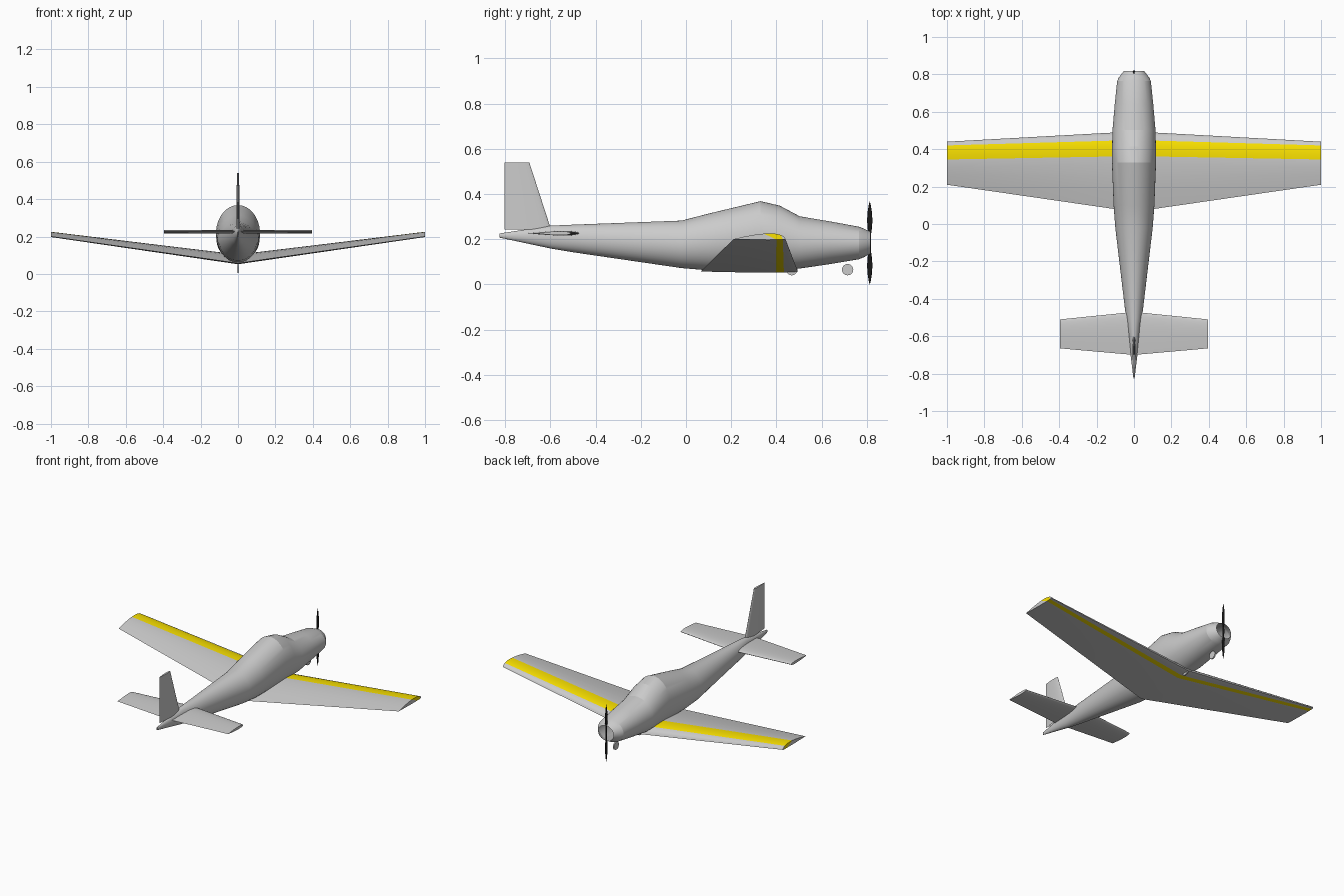
import bpy, bmesh
from math import sin, cos, pi, sqrt
from mathutils import Vector, Matrix

if "Cube" in bpy.data.objects:
    bpy.data.objects.remove(bpy.data.objects["Cube"])


def material(name, color):
    m = bpy.data.materials.new(name)
    m.diffuse_color = (*color, 1)
    m.use_nodes = True
    m.node_tree.nodes["Principled BSDF"].inputs["Base Color"].default_value = m.diffuse_color
    return m


def finish(name, bm, mats=(), angle=0.4):
    bmesh.ops.recalc_face_normals(bm, faces=bm.faces)
    me = bpy.data.meshes.new(name)
    bm.to_mesh(me)
    bm.free()
    for m in mats:
        me.materials.append(m)
    ob = bpy.data.objects.new(name, me)
    bpy.context.collection.objects.link(ob)
    bpy.ops.object.select_all(action='DESELECT')
    ob.select_set(True)
    bpy.context.view_layer.objects.active = ob
    bpy.ops.object.shade_smooth_by_angle(angle=angle)
    return ob


def loft(name, rings, cap_start=True, cap_end=True, mats=(), angle=0.4):
    bm = bmesh.new()
    vs = [[bm.verts.new(p) for p in r] for r in rings]
    n = len(vs[0])
    for a, b in zip(vs, vs[1:]):
        for i in range(n):
            bm.faces.new((a[i], a[(i + 1) % n], b[(i + 1) % n], b[i]))
    if cap_start:
        bm.faces.new(vs[0])
    if cap_end:
        bm.faces.new(vs[-1])
    return finish(name, bm, mats, angle)


def shape(f):
    # half-thickness of an airfoil along its chord, peak 1
    return 10 * (0.2969 * sqrt(f) - 0.126 * f - 0.3516 * f**2 + 0.2843 * f**3 - 0.1036 * f**4)


FR = [0, .015, .05, .1, .17, .24, .31, .4, .55, .75, 1]


def airfoil(name, sections, stripe=None, mats=()):
    # section: leading edge, chord, upper and lower thickness, axis, fractions
    bm = bmesh.new()
    rows = []
    for le, chord, up, low, axis, fu, fl in sections:
        def pts(fr, t):
            return [Vector(le) + Vector((0, -chord * f, 0)) + Vector(axis) * chord * t * shape(f) for f in fr]
        rows.append(([bm.verts.new(p) for p in pts(fu, up)], [bm.verts.new(p) for p in pts(fl, low)]))
    for i in range(len(FR) - 1):
        quads = []
        for a, b in zip(rows, rows[1:]):
            for s in (0, 1):
                quads.append((a[s][i], a[s][i + 1], b[s][i + 1], b[s][i]))
        u, l = rows[-1]
        quads.append((u[i], u[i + 1], l[i + 1], l[i]))
        for q in quads:
            f = bm.faces.new(q)
            if stripe and stripe[0] <= i < stripe[1]:
                f.material_index = 1
    bmesh.ops.remove_doubles(bm, verts=bm.verts, dist=0.00005)
    return finish(name, bm, mats, 0.6)


def mirror(ob):
    m = ob.modifiers.new("mirror", 'MIRROR')
    m.use_axis[0] = True


grey = material("grey", (0.8, 0.8, 0.8))
yellow = material("yellow", (0.95, 0.75, 0.0))
black = material("black", (0.01, 0.01, 0.01))

# fuselage: elliptical rings (y, half width, bottom, top), open at the nose
stations = [(-.826, .003, .207, .225), (-.596, .031, .158, .26), (-.5, .043, .142, .264),
            (-.02, .1, .072, .282), (.1, .109, .062, .313), (.33, .118, .06, .368),
            (.415, .117, .063, .348), (.503, .115, .07, .301), (.64, .103, .09, .278),
            (.765, .09, .111, .255), (.785, .08, .119, .247), (.817, .055, .136, .233)]
rings = []
for y, w, lo, hi in stations:
    rings.append([(w * cos(2 * pi * k / 48), y, (lo + hi) / 2 + (hi - lo) / 2 * sin(2 * pi * k / 48))
                  for k in range(48)])
loft("fuselage", rings, cap_end=False, angle=0.25)

# wings with a yellow stripe behind the leading edge
Z = (0, 0, 1)
root_up = [0, .015, .05, .107, .17, .24, .307, .4, .55, .75, 1]
root_low = [0, .03, .08, .144, .17, .2, .228, .35, .55, .75, 1]
tip_up = [0, .012, .04, .087, .19, .3, .413, .5, .6, .78, 1]
tip_low = [0, .01, .025, .05, .1, .14, .174, .35, .55, .75, 1]
wing = airfoil("wing", [((0, .495, .057), .43, .11, -.012, Z, root_up, root_low),
                        ((1, .44, .2), .23, .11, -.012, Z, tip_up, tip_low)],
               stripe=(3, 6), mats=(grey, yellow))
mirror(wing)

# tailplane
mirror(airfoil("tailplane", [((0, -.47, .226), .23, .045, -.045, Z, FR, FR),
                             ((.395, -.51, .226), .155, .055, -.055, Z, FR, FR)]))

# tail fin
X = (1, 0, 0)
airfoil("tail_fin", [((0, -.597, .243), .206, .045, -.045, X, FR, FR),
                     ((0, -.693, .539), .109, .055, -.055, X, FR, FR)])

# propeller: slim blades (distance from hub, half width, half thickness)
blade = [(0, .005, .006), (.035, .005, .005), (.06, .009, .004), (.1, .012, .003),
         (.14, .009, .003), (.165, .005, .002), (.183, .001, .001)]
for name, s in (("upper_blade", 1), ("lower_blade", -1)):
    loft(name, [[(s * t * cos(k * pi / 6), .813 + w * sin(k * pi / 6), .183 + s * d) for k in range(12)]
                for d, w, t in blade], mats=(black,))

# wheels
for name, y in (("nose_wheel", .715), ("main_wheel", .468)):
    bm = bmesh.new()
    bmesh.ops.create_cone(bm, cap_ends=True, segments=32, radius1=.025, radius2=.025, depth=.008,
                          matrix=Matrix.Translation((0, y, .065)) @ Matrix.Rotation(pi / 2, 4, 'Y'))
    finish(name, bm)
